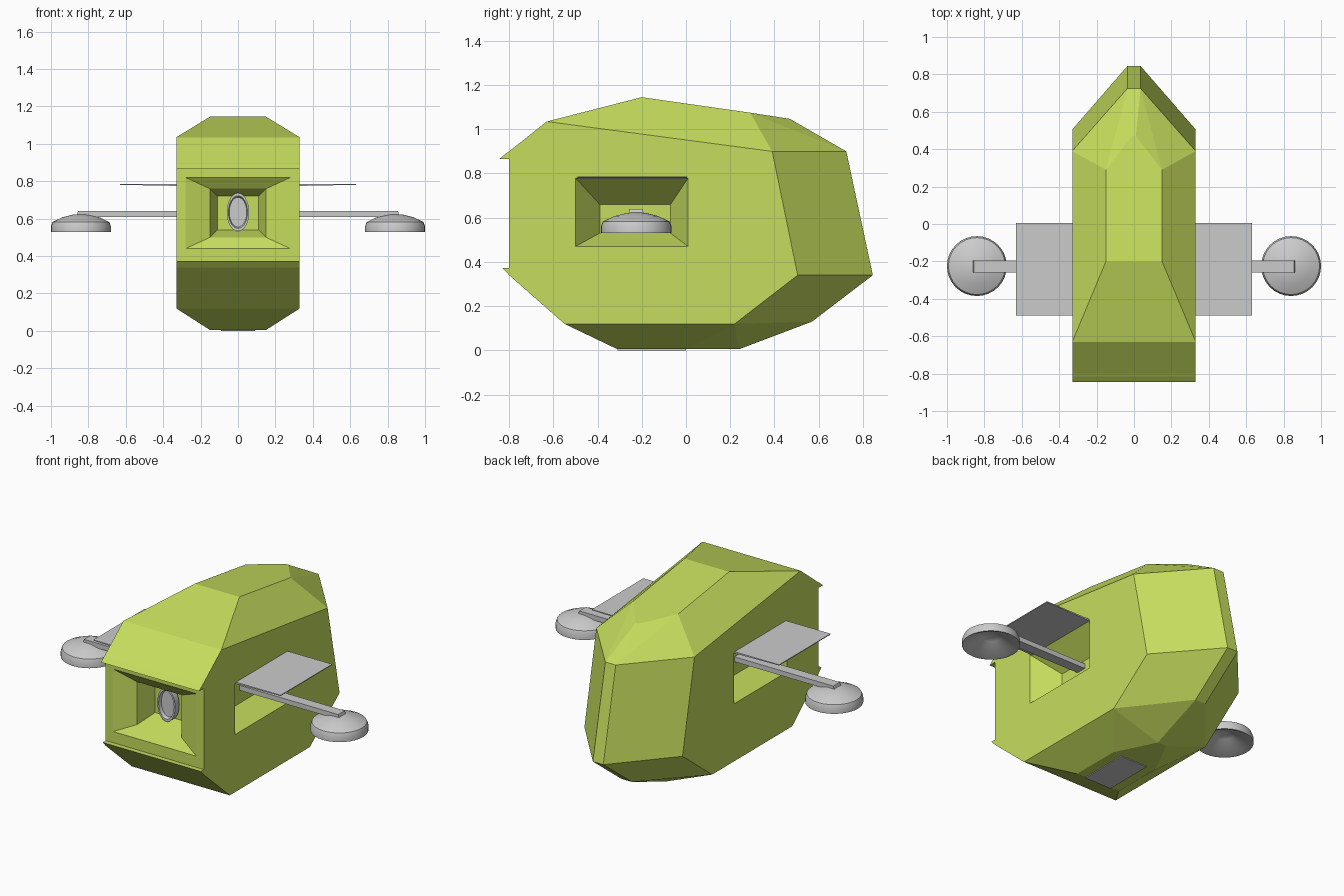
import bpy, bmesh, math
from mathutils import Vector

if "Cube" in bpy.data.objects:
    bpy.data.objects.remove(bpy.data.objects["Cube"])

lime = bpy.data.materials.new("lime_paint")
lime.diffuse_color = (0.56, 0.72, 0.11, 1)
lime.use_nodes = True
lime.node_tree.nodes["Principled BSDF"].inputs["Base Color"].default_value = lime.diffuse_color


def finish(bm, name, mat=None):
    bmesh.ops.recalc_face_normals(bm, faces=bm.faces[:])
    me = bpy.data.meshes.new(name)
    bm.to_mesh(me)
    bm.free()
    ob = bpy.data.objects.new(name, me)
    bpy.context.collection.objects.link(ob)
    if mat:
        me.materials.append(mat)
    return ob


def hull(name, pts, mat=None):
    bm = bmesh.new()
    for p in pts:
        bm.verts.new(p)
    res = bmesh.ops.convex_hull(bm, input=bm.verts[:])
    junk = [g for g in res["geom_interior"] if isinstance(g, bmesh.types.BMVert)]
    bmesh.ops.delete(bm, geom=junk, context="VERTS")
    bmesh.ops.dissolve_limit(bm, angle_limit=math.radians(3),
                             verts=bm.verts[:], edges=bm.edges[:])
    return finish(bm, name, mat)


def loft(name, rings, mat=None):
    bm = bmesh.new()
    loops = [[bm.verts.new(p) for p in r] for r in rings]
    n = len(loops[0])
    for a, b in zip(loops, loops[1:]):
        for i in range(n):
            j = (i + 1) % n
            bm.faces.new((a[i], a[j], b[j], b[i]))
    bm.faces.new(loops[0])
    bm.faces.new(loops[-1])
    return finish(bm, name, mat)


def box(name, lo, hi, mat=None):
    return hull(name, [(x, y, z) for x in (lo[0], hi[0])
                       for y in (lo[1], hi[1]) for z in (lo[2], hi[2])], mat)


def carve(target, cutter):
    mod = target.modifiers.new("cut", "BOOLEAN")
    mod.object, mod.operation, mod.solver = cutter, "DIFFERENCE", "EXACT"
    bpy.context.view_layer.objects.active = target
    bpy.ops.object.modifier_apply(modifier=mod.name)
    bpy.data.objects.remove(cutter)


# Faceted hull, from half its corner points
half = [(.33, -.80, .90), (.33, -.63, 1.035), (.33, .39, .90), (.33, .505, .34),
        (.33, .22, .12), (.33, -.55, .12), (.33, -.80, .34),
        (.15, -.20, 1.145), (.15, .29, 1.075), (.01, .47, 1.047),
        (.035, .725, .90), (.035, .845, .34), (.035, .57, .13),
        (.15, -.31, .005), (.15, 0, .005), (.03, .24, .005)]
body = hull("body", [(s * x, y, z) for x, y, z in half for s in (1, -1)], lime)

# Stepped front recess
front = [(-.90, .28, .44, .82), (-.80, .28, .44, .82), (-.755, .15, .50, .76),
         (-.64, .11, .54, .72)]
carve(body, loft("front_cut", [[(-w, y, a), (w, y, a), (w, y, b), (-w, y, b)]
                               for y, w, a, b in front]))

# Tapered side recesses
side = [(.40, -.50, .01, .47, .78), (.33, -.50, .01, .47, .78),
        (.19, -.39, -.07, .53, .66)]
for s in (1, -1):
    carve(body, loft("side_cut", [[(s * x, a, c), (s * x, b, c), (s * x, b, d), (s * x, a, d)]
                                  for x, a, b, c, d in side]))

# Lips above and below the front panel
for name, prof in (("upper_lip", [(-.80, .90), (-.815, .89), (-.845, .865), (-.80, .865)]),
                   ("lower_lip", [(-.80, .34), (-.83, .372), (-.80, .372)])):
    hull(name, [(x, y, z) for x in (-.33, .33) for y, z in prof], lime)


def disc_loft(name, profile, place, n=32):
    """Closed lathe: profile of (radius, height) pairs mapped by place(a, r, h)."""
    return loft(name, [[place(2 * math.pi * i / n, r, h) for i in range(n)]
                       for r, h in profile])


# Oval lamp with a dished face
lamp = disc_loft("front_lamp",
                 [(.7, -.63), (1, -.65), (1, -.69), (.85, -.69), (.78, -.67)],
                 lambda a, r, h: Vector((.06 * r * math.cos(a), h, .635 + .102 * r * math.sin(a))))
parts = [lamp]

# Awning panels, arms and hollow-bottomed pods on both sides
pod_profile = [(.03, .59), (.05, .583), (.15, .53), (.16, .53), (.16, .56),
               (.152, .582), (.10, .607), (.04, .622), (.01, .624)]
for s, tag in ((1, "right"), (-1, "left")):
    hull(tag + "_awning", [(s * x, y, z) for x, z in
                           ((.32, .775), (.32, .785), (.63, .781), (.63, .786))
                           for y in (-.49, .005)])
    hull(tag + "_arm", [(s * x, y, z) for x, z in
                        ((.19, .61), (.19, .64), (.855, .64), (.865, .61))
                        for y in (-.258, -.195)])
    parts.append(disc_loft(tag + "_pod", pod_profile,
                           lambda a, r, h: Vector((s * .84 + r * math.cos(a),
                                                   -.225 + r * math.sin(a), h))))

# Belly plate
box("belly_plate", (-.09, -.31, 0), (.09, 0, .006))

# Smooth the round parts only
bpy.ops.object.select_all(action="DESELECT")
for ob in parts:
    ob.select_set(True)
bpy.context.view_layer.objects.active = lamp
bpy.ops.object.shade_smooth_by_angle(angle=math.radians(30))
